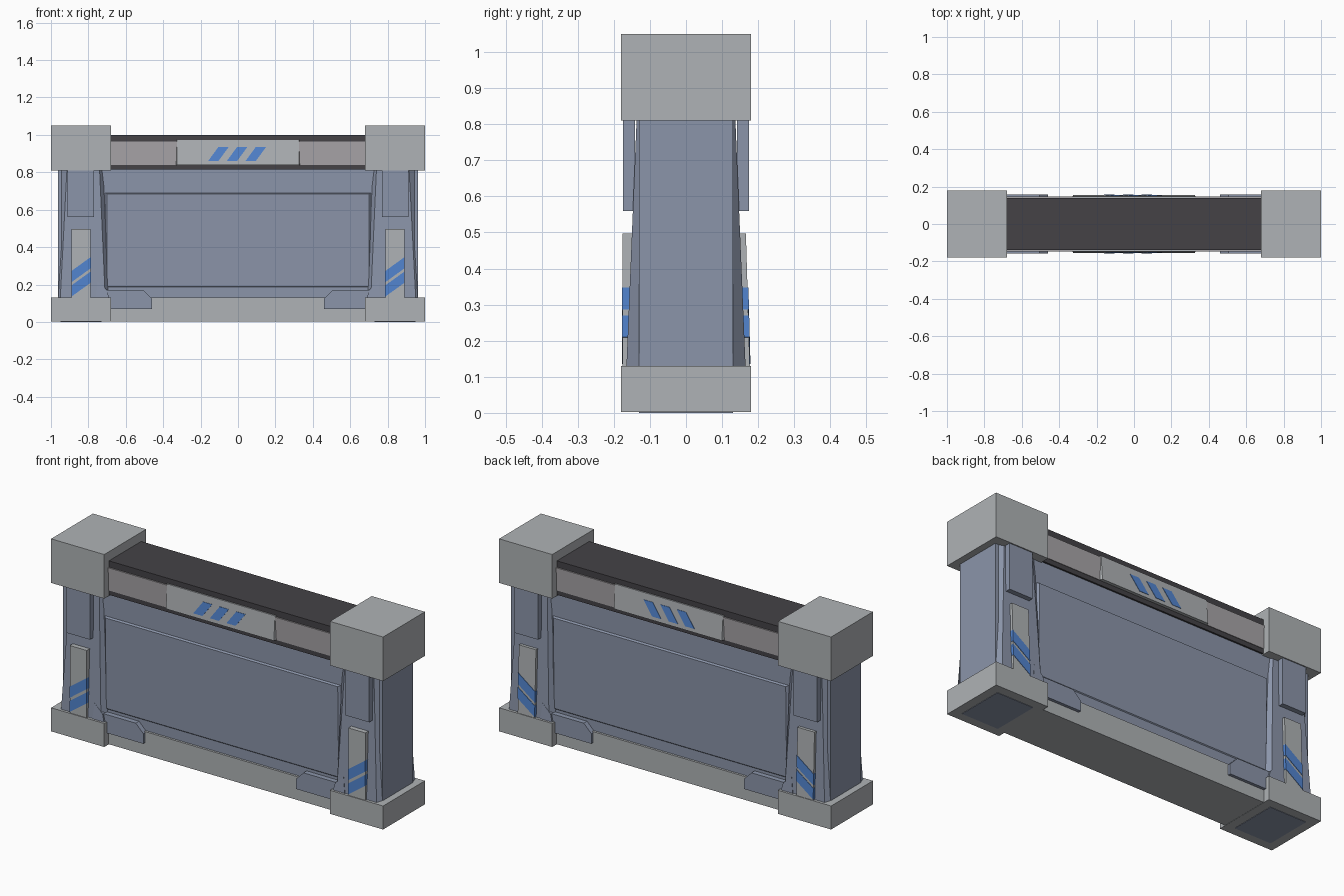
import bpy, bmesh

if "Cube" in bpy.data.objects:
    bpy.data.objects.remove(bpy.data.objects["Cube"])


def material(name, rgb):
    m = bpy.data.materials.new(name)
    m.diffuse_color = (*rgb, 1)
    m.use_nodes = True
    m.node_tree.nodes["Principled BSDF"].inputs["Base Color"].default_value = m.diffuse_color
    return m


LIGHT = material("light grey", (0.43, 0.45, 0.465))
MID = material("warm grey", (0.39, 0.375, 0.39))
WALL = material("slate blue", (0.26, 0.30, 0.40))
BLUE = material("bright blue", (0.085, 0.235, 0.63))
DARK = material("charcoal", (0.058, 0.055, 0.062))


def finish(name, bm, mat):
    bmesh.ops.recalc_face_normals(bm, faces=bm.faces)
    me = bpy.data.meshes.new(name)
    bm.to_mesh(me)
    bm.free()
    me.materials.append(mat)
    ob = bpy.data.objects.new(name, me)
    bpy.context.collection.objects.link(ob)


def box(name, mat, x0, x1, y, z0, z1):
    """Box symmetric in y."""
    bm = bmesh.new()
    bmesh.ops.create_cube(bm, size=1)
    for v in bm.verts:
        v.co = ((x0 + x1) / 2 + v.co.x * (x1 - x0), v.co.y * 2 * y,
                (z0 + z1) / 2 + v.co.z * (z1 - z0))
    finish(name, bm, mat)


def plate(name, mat, outer, y_in, y_out, inner=None, sx=1, faces=(-1, 1)):
    """Plate on front and back; y_out(z) gives its outer surface."""
    for sy in faces:
        bm = bmesh.new()
        a = [bm.verts.new((sx * x, sy * y_in, z)) for x, z in (inner or outer)]
        b = [bm.verts.new((sx * x, sy * y_out(z), z)) for x, z in outer]
        bm.faces.new(a)
        bm.faces.new(b)
        for i in range(len(a)):
            j = (i + 1) % len(a)
            bm.faces.new((a[i], a[j], b[j], b[i]))
        finish(name + ("_front" if sy < 0 else "_back"), bm, mat)


def rect(x0, x1, z0, z1):
    return [(x0, z0), (x1, z0), (x1, z1), (x0, z1)]


def line(z0, ya, z1, yb):
    return lambda z: ya + (yb - ya) * (z - z0) / (z1 - z0)


def flat(y):
    return lambda z: y


# wall, base beam and top rail
box("wall", WALL, -0.72, 0.72, 0.13, 0.12, 0.82)
box("base_beam", LIGHT, -0.69, 0.69, 0.142, 0.003, 0.13)
box("top_rail", DARK, -0.69, 0.69, 0.139, 0.815, 1.0)

# raised wall panel, thicker at its top ledge
plate("wall_panel", WALL, rect(-0.70, 0.70, 0.19, 0.685), 0.125,
      line(0.19, 0.134, 0.685, 0.142), rect(-0.715, 0.715, 0.18, 0.692))

# rail cladding: side panels and a tilted centre plate with slanted stripes
tilt = line(0.84, 0.156, 0.975, 0.146)
plate("rail_centre_plate", LIGHT, rect(-0.325, 0.325, 0.84, 0.972), 0.13, tilt,
      rect(-0.335, 0.335, 0.84, 0.972))
for i in range(3):
    x = -0.16 + 0.1 * i
    stripe = [(x, 0.86), (x + 0.055, 0.86), (x + 0.11, 0.935), (x + 0.055, 0.935)]
    plate("rail_stripe", BLUE, stripe, 0.14, lambda z: tilt(z) + 0.002)

for s in (-1, 1):
    plate("rail_side_panel", MID, rect(0.32, 0.69, 0.84, 0.965), 0.13,
          line(0.84, 0.142, 0.965, 0.146), sx=s)

    # corner blocks
    x0, x1 = sorted((s * 0.68, s * 1.0))
    box("top_corner_block", LIGHT, x0, x1, 0.18, 0.81, 1.05)
    box("bottom_corner_block", LIGHT, x0, x1, 0.18, 0.002, 0.13)
    x0, x1 = sorted((s * 0.73, s * 0.95))
    box("underside_pad", WALL, x0, x1, 0.13, 0.0, 0.008)

    # pillar core with tapered faces
    x0, x1 = sorted((s * 0.70, s * 0.963))
    box("pillar", WALL, x0, x1, 0.13, 0.12, 0.82)
    plate("pillar_taper", WALL,
          [(0.71, 0.13), (0.95, 0.13), (0.915, 0.81), (0.74, 0.81)], 0.125,
          line(0.13, 0.165, 0.81, 0.137),
          [(0.69, 0.13), (0.963, 0.13), (0.963, 0.81), (0.718, 0.81)], sx=s)

    # upper pillar pad
    plate("pillar_pad", WALL, rect(0.77, 0.912, 0.56, 0.815), 0.142, flat(0.174), sx=s)

    # marker plate and its two rising stripes
    plate("marker_plate", LIGHT, rect(0.788, 0.89, 0.125, 0.497), 0.145, flat(0.176),
          sx=s, faces=(-1,))
    plate("marker_plate", LIGHT, rect(0.788, 0.89, 0.125, 0.497), 0.145,
          line(0.125, 0.177, 0.497, 0.166), sx=s, faces=(1,))
    xl = 0.787 if s > 0 else -0.891
    for z in (0.135, 0.212):
        stripe = [(xl, z), (xl + 0.104, z + 0.075),
                  (xl + 0.104, z + 0.135), (xl, z + 0.06)]
        plate("marker_stripe", BLUE, stripe, 0.15, flat(0.178), faces=(-1,))
        plate("marker_stripe", BLUE, stripe, 0.15,
              line(0.125, 0.179, 0.497, 0.169), faces=(1,))

    # chamfered foot brace lapping over the base beam
    plate("foot_brace", WALL,
          [(0.70, 0.07), (0.46, 0.07), (0.46, 0.125), (0.505, 0.17), (0.70, 0.17)],
          0.125, flat(0.158), sx=s)
    plate("brace_gusset", WALL, [(0.69, 0.13), (0.76, 0.13), (0.75, 0.215), (0.70, 0.17)],
          0.125, line(0.13, 0.168, 0.215, 0.162), sx=s)
